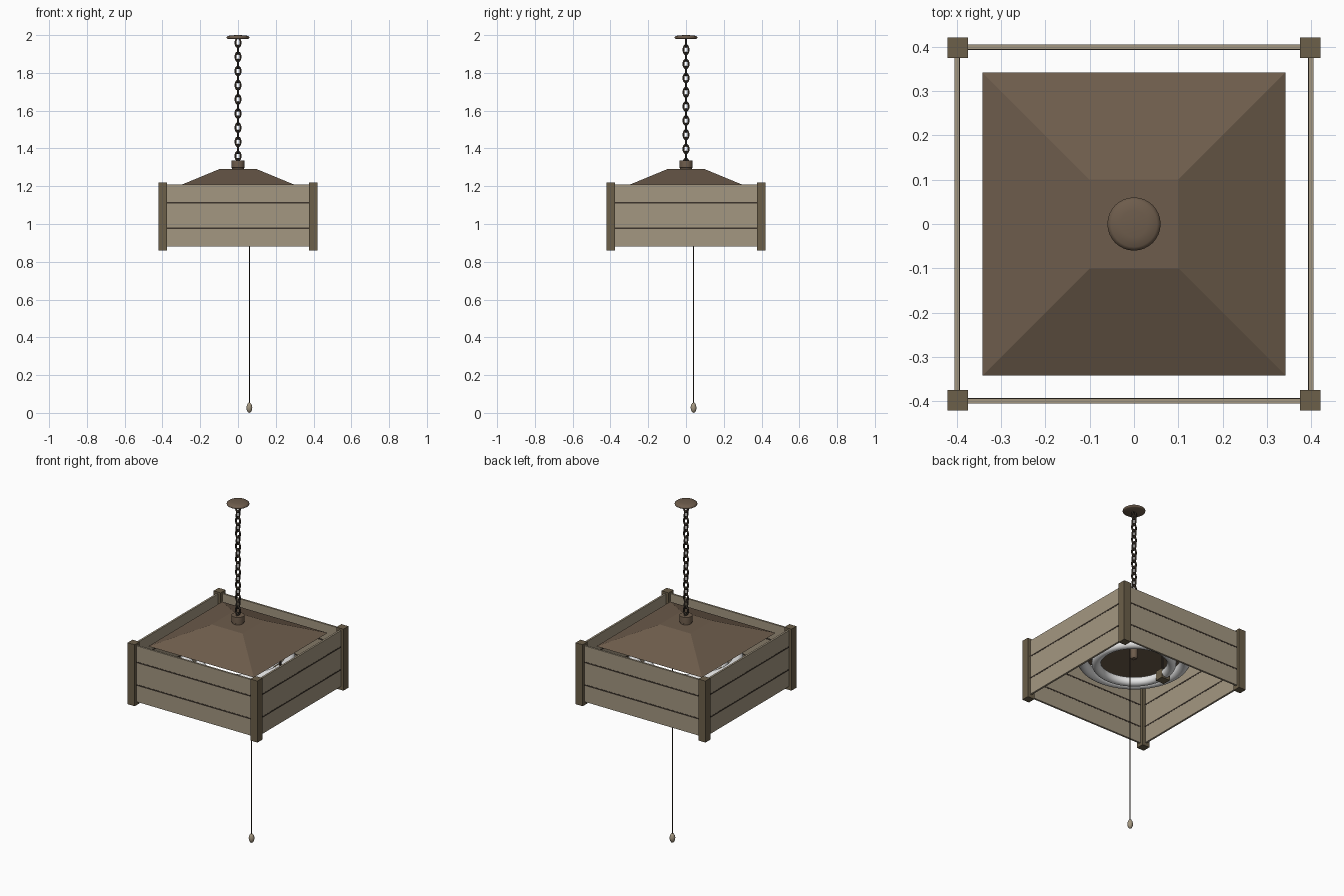
import bpy, bmesh, math
from mathutils import Matrix, Vector

if "Cube" in bpy.data.objects:
    bpy.data.objects.remove(bpy.data.objects["Cube"])


def material(name, rgb):
    m = bpy.data.materials.new(name)
    m.diffuse_color = (*rgb, 1)
    m.use_nodes = True
    m.node_tree.nodes["Principled BSDF"].inputs["Base Color"].default_value = m.diffuse_color
    return m


PLANK = material("weathered_wood", (0.37, 0.31, 0.22))
POST = material("brown_wood", (0.15, 0.115, 0.068))
ROOF = material("bronze_metal", (0.155, 0.108, 0.072))
DARK = material("dark_metal", (0.045, 0.034, 0.025))
LAMP = material("white_glass", (0.9, 0.9, 0.9))


def finish(name, bm, mat, angle=None):
    bmesh.ops.recalc_face_normals(bm, faces=bm.faces)
    me = bpy.data.meshes.new(name)
    bm.to_mesh(me)
    bm.free()
    ob = bpy.data.objects.new(name, me)
    bpy.context.collection.objects.link(ob)
    me.materials.append(mat)
    if angle:
        bpy.ops.object.select_all(action='DESELECT')
        ob.select_set(True)
        bpy.context.view_layer.objects.active = ob
        bpy.ops.object.shade_smooth_by_angle(angle=math.radians(angle))
    return ob


def box(name, center, size, mat, rot=0):
    bm = bmesh.new()
    bmesh.ops.create_cube(bm, size=1, matrix=Matrix.Rotation(rot, 4, 'Z')
                          @ Matrix.Translation(center) @ Matrix.Diagonal((*size, 1)))
    return finish(name, bm, mat)


def lathe(name, profile, mat, x=0, y=0, seg=32, angle=40):
    bm = bmesh.new()
    vs = [bm.verts.new((r, 0, z)) for r, z in profile]
    es = [bm.edges.new(p) for p in zip(vs, vs[1:])]
    bmesh.ops.spin(bm, geom=vs + es, cent=(0, 0, 0), axis=(0, 0, 1),
                   angle=math.tau, steps=seg)
    bmesh.ops.remove_doubles(bm, verts=bm.verts, dist=1e-5)
    bmesh.ops.translate(bm, verts=bm.verts, vec=(x, y, 0))
    return finish(name, bm, mat, angle)


def add_torus(bm, rx, ry, tube, matrix, seg, sides):
    """Oval ring lying in its local XY plane."""
    rings = []
    for i in range(seg):
        a = math.tau * i / seg
        n = Vector((math.cos(a) * ry, math.sin(a) * rx, 0)).normalized()
        c = Vector((math.cos(a) * rx, math.sin(a) * ry, 0))
        rings.append([bm.verts.new(matrix @ (c + tube * (
            n * math.cos(math.tau * j / sides) + Vector((0, 0, math.sin(math.tau * j / sides))))))
            for j in range(sides)])
    for i in range(seg):
        p, q = rings[i], rings[(i + 1) % seg]
        for j in range(sides):
            k = (j + 1) % sides
            bm.faces.new((p[j], q[j], q[k], p[k]))


# ceiling canopy
lathe("ceiling_canopy", [(0, 2.0), (0.03, 1.999), (0.052, 1.996), (0.06, 1.99),
                         (0.06, 1.984), (0.054, 1.98), (0, 1.98)], ROOF, angle=80)

# chain of alternating oval links
bm = bmesh.new()
for i in range(18):
    m = (Matrix.Translation((0, 0, 1.96 - 0.0375 * i))
         @ Matrix.Rotation(math.pi / 2 * (i % 2), 4, 'Z') @ Matrix.Rotation(math.pi / 2, 4, 'X'))
    add_torus(bm, 0.0135, 0.0235, 0.005, m, 20, 8)
finish("hanging_chain", bm, DARK, 60)

# cap on top of the roof
lathe("roof_cap", [(0, 1.335), (0.034, 1.335), (0.035, 1.325), (0.035, 1.298),
                   (0.031, 1.296), (0.031, 1.28), (0, 1.28)], ROOF)

# four-sided sloped roof
bm = bmesh.new()
bmesh.ops.create_cone(bm, cap_ends=True, segments=4, radius1=0.342 * math.sqrt(2),
                      radius2=0.1 * math.sqrt(2), depth=0.1,
                      matrix=Matrix.Translation((0, 0, 1.24)) @ Matrix.Rotation(math.pi / 4, 4, 'Z'))
finish("sloped_roof", bm, ROOF)

# square shade: corner posts, planks and dark seams on each side
for i, side in enumerate(("front", "right", "back", "left")):
    r = math.pi / 2 * i
    box(side + "_corner_post", (-0.398, -0.398, 1.04), (0.046, 0.046, 0.36), POST, r)
    for j, (z0, z1) in enumerate(((0.88, 0.976), (0.981, 1.109), (1.114, 1.208))):
        box(f"{side}_plank_{j + 1}", (0, -0.399, (z0 + z1) / 2),
            (0.77, 0.011, z1 - z0), PLANK, r)
    for j, z in enumerate((0.9785, 1.1115)):
        box(f"{side}_seam_{j + 1}", (0, -0.399, z), (0.77, 0.013, 0.008), DARK, r)

# ring lamps with holders hanging from the roof
for name, rad, tube, z, s in (("outer", 0.275, 0.029, 1.085, 1), ("inner", 0.2, 0.025, 1.055, -1)):
    bm = bmesh.new()
    add_torus(bm, rad, rad, tube, Matrix.Translation((0, 0, z)), 64, 16)
    finish(name + "_ring_lamp", bm, LAMP, 60)
    box(name + "_lamp_holder", (s * rad, 0, z - 0.005), (0.055, 0.05, 0.056), POST)
    box(name + "_lamp_hanger", (s * rad, 0, (z + 1.2) / 2), (0.01, 0.01, 1.2 - z), DARK)

# centre stem, pull cord and bob
lathe("centre_stem", [(0, 1.2), (0.02, 1.2), (0.02, 1.09), (0.014, 1.08), (0, 1.08)], ROOF, seg=20)
lathe("pull_cord", [(0, 1.2), (0.003, 1.2), (0.003, 0.045), (0, 0.045)], DARK, 0.06, 0.04, 8)
lathe("cord_bob", [(0, 0.055), (0.006, 0.053), (0.012, 0.044), (0.0155, 0.03), (0.014, 0.016),
                   (0.008, 0.004), (0, 0)], PLANK, 0.06, 0.04, 16, 80)
